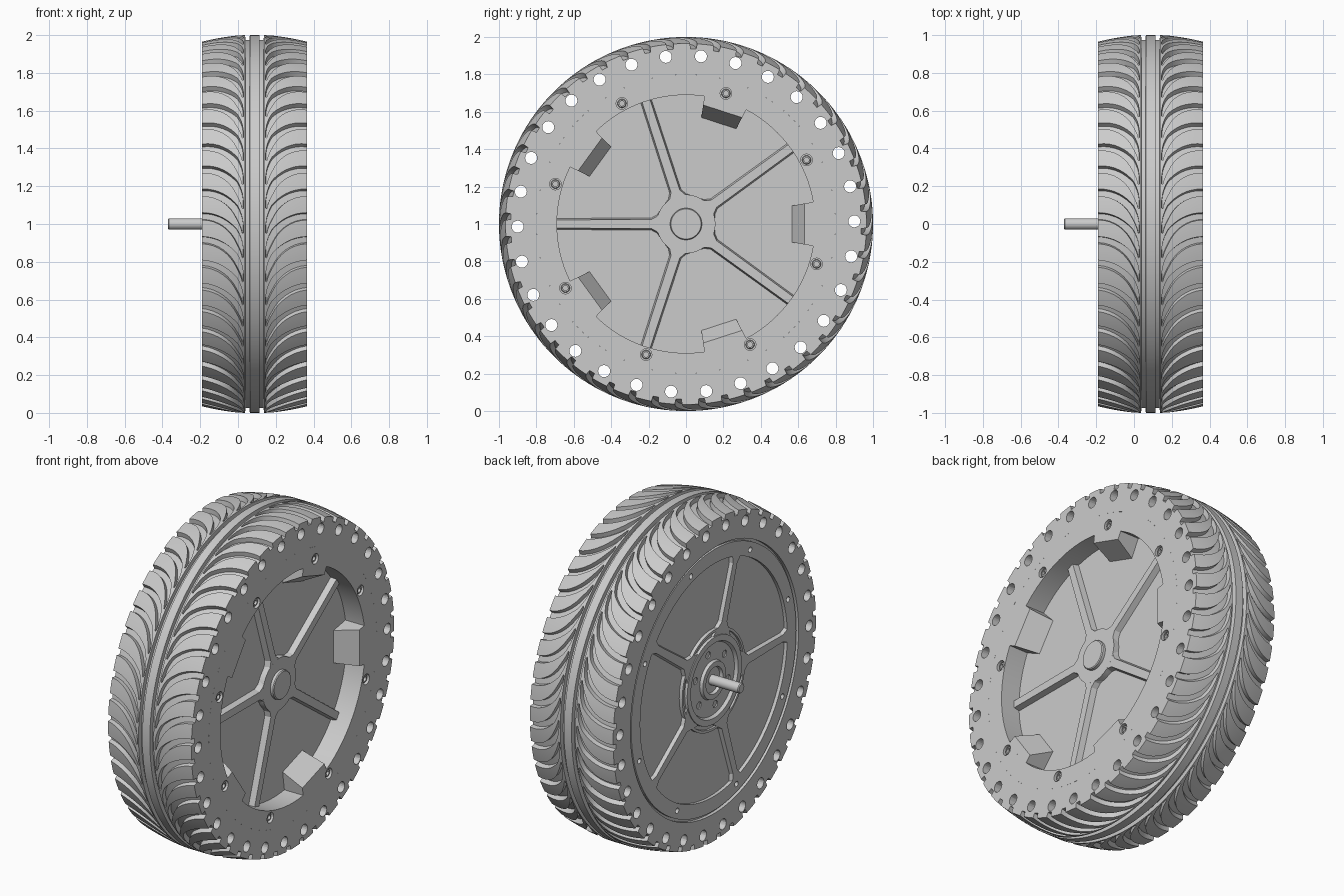
import bpy, bmesh
from math import cos, sin, tau, radians, sqrt
from mathutils import Vector

if "Cube" in bpy.data.objects:
    bpy.data.objects.remove(bpy.data.objects["Cube"])

grey = bpy.data.materials.new("plain grey")
grey.use_nodes = True
grey.diffuse_color = (0.6, 0.6, 0.6, 1)
grey.node_tree.nodes["Principled BSDF"].inputs["Base Color"].default_value = grey.diffuse_color

FACE, BACK, MID = 0.365, -0.19, 0.0875   # outer side, axle side, centre plane
FLOOR, PANEL, RIB = 0.24, -0.165, -0.185
SPOKES = [radians(36 + 72 * i) for i in range(5)]
BOLTS = [radians(28 + 45 * i) for i in range(8)]


def polar(x, r, t):
    return Vector((x, r * cos(t), 1 + r * sin(t)))


def finish(name, bm, smooth=True):
    bmesh.ops.remove_doubles(bm, verts=bm.verts, dist=1e-5)
    bmesh.ops.recalc_face_normals(bm, faces=bm.faces)
    mesh = bpy.data.meshes.new(name)
    bm.to_mesh(mesh)
    bm.free()
    obj = bpy.data.objects.new(name, mesh)
    bpy.context.collection.objects.link(obj)
    mesh.materials.append(grey)
    if smooth:
        shade(obj)
    return obj


def shade(obj):
    bpy.ops.object.select_all(action='DESELECT')
    obj.select_set(True)
    bpy.context.view_layer.objects.active = obj
    bpy.ops.object.shade_smooth_by_angle(angle=radians(30))


def bridge(bm, a, b):
    """Join two closed loops of vertices with quads."""
    for i in range(len(a)):
        j = (i + 1) % len(a)
        bm.faces.new((a[i], a[j], b[j], b[i]))


def lathe(bm, profile, seg=96, at=(0, 0)):
    """Turn (x, radius) points about the wheel axis, shifted by at = (radius, angle)."""
    shift = polar(0, *at) - Vector((0, 0, 1))
    rings = [[bm.verts.new(polar(x, r, tau * i / seg) + shift) for i in range(seg)]
             for x, r in profile]
    for a, b in zip(rings, rings[1:]):
        bridge(bm, a, b)


def rod(bm, x0, x1, r, seg=24, at=(0, 0)):
    lathe(bm, [(x0, 0), (x0, r), (x1, r), (x1, 0)], seg, at)


def loft(bm, first, last):
    """Solid between two matching outlines."""
    a, b = ([bm.verts.new(p) for p in loop] for loop in (first, last))
    bm.faces.new(a)
    bm.faces.new(b[::-1])
    bridge(bm, a, b)


def cut(obj, bm, name):
    tool = finish(name, bm, False)
    tool.hide_render = True
    tool.hide_set(True)
    mod = obj.modifiers.new("holes", 'BOOLEAN')
    mod.object, mod.operation, mod.solver = tool, 'DIFFERENCE', 'EXACT'
    bpy.context.view_layer.update()
    bpy.context.view_layer.objects.active = obj
    bpy.ops.object.modifier_apply(modifier=mod.name)
    bpy.data.objects.remove(tool)
    shade(obj)


# Tyre: sheared grid whose columns follow the curved tread grooves
PITCHES, TIP, HALF, SWEEP = 48, 0.058, FACE - MID, 0.24
STEP, SPAN = tau / PITCHES, HALF - TIP
half_rows = [(0.025, 1, 0), (0.027, 0.975, 0), (0.048, 0.975, 0), (0.05, 1, 0), (TIP, None, 0)]
half_rows += [(TIP + 0.002, None, 0.6)]
half_rows += [(TIP + 0.004 + (SPAN - 0.004) * (i / 12) ** 1.8, None, 1) for i in range(1, 13)]
half_rows.append((HALF, 0.8, 1))


def tread_row(side, u, radius, groove):
    q = min(1 - max(0, (u - TIP) / SPAN), 0.985)
    bend = sqrt(1 - q * q)
    slope = SWEEP / SPAN * q / bend
    crown = 1 - 0.035 * max(0, (u - 0.05) / (HALF - 0.05)) ** 1.6
    w = 0.02 * min(sqrt(1 + slope * slope), 2) * (groove or 0.4)
    columns = [(-w, 0), (-w + 0.004, 1), (w - 0.004, 1), (w, 0)]
    columns += [(w + (STEP - 2 * w) * k / 4, 0) for k in range(1, 4)]
    row = []
    for p in range(PITCHES):
        for a, deep in columns:
            r = radius or crown - (0.028 if deep and groove else 0)
            row.append(polar(MID + side * u, r, 0.067 + p * STEP + a - SWEEP * bend))
    return row


bm = bmesh.new()
rows = [tread_row(-1, *h) for h in reversed(half_rows)] + [tread_row(1, *h) for h in half_rows]
rows = [[bm.verts.new(p) for p in row] for row in rows]
for a, b in zip(rows, rows[1:] + rows[:1]):
    bridge(bm, a, b)
tyre = finish("tyre", bm)
bm = bmesh.new()
for i in range(30):
    rod(bm, BACK - 0.05, FACE + 0.05, 0.032, 20, (0.9, radians(0.9 + 12 * i)))
cut(tyre, bm, "vent_cutter")

# Rim with recessed outer dish and panelled inner side
bm = bmesh.new()
lathe(bm, [(FLOOR, 0), (FLOOR, 0.69), (FACE, 0.69), (FACE, 0.8), (-0.17, 0.8), (-0.17, 0.785),
           (RIB, 0.785), (RIB, 0.7), (PANEL, 0.7), (PANEL, 0)], 128)
rim = finish("rim", bm)
bm = bmesh.new()
for t in BOLTS:
    rod(bm, FACE - 0.04, FACE + 0.05, 0.031, 20, (0.73, t))
    rod(bm, RIB - 0.05, RIB + 0.04, 0.016, 16, (0.74, t))
cut(rim, bm, "bolt_cutter")

# Bolts with round sockets
bm = bmesh.new()
for t in BOLTS:
    lathe(bm, [(FACE - 0.04, 0.024), (FACE - 0.012, 0.024), (FACE - 0.008, 0.02),
               (FACE - 0.008, 0.013), (FACE - 0.025, 0.013), (FACE - 0.025, 0)], 18, (0.73, t))
finish("bolts", bm)

# Flat sloped tabs on the dish wall
bm = bmesh.new()
section = [(FACE, 0.7), (FACE, 0.643), (FLOOR - 0.01, 0.57), (FLOOR - 0.01, 0.7)]
for k in range(5):
    loft(bm, *[[polar(x, r, radians(72 * k + w)) for x, r in section] for w in (-9.8, 9.8)])
finish("dish_tabs", bm, False)


# Drafted spokes flaring into the hub, on both sides
def spokes(name, outline, x0, x1):
    bm = bmesh.new()
    for t in SPOKES:
        out, across = Vector((0, cos(t), sin(t))), Vector((0, -sin(t), cos(t)))
        loops = []
        for x, draft in ((x0, 0.004), (x1, -0.004)):
            half = [polar(x, 0, 0) + out * r + across * (w + draft) for r, w in outline]
            other = [polar(x, 0, 0) + out * r - across * (w + draft) for r, w in outline]
            loops.append(half + other[::-1])
        loft(bm, *loops)
    finish(name, bm, False)


spokes("outer_spokes", [(0.08, 0.09), (0.13, 0.08), (0.155, 0.045), (0.185, 0.028), (0.695, 0.026)],
       FLOOR, FLOOR + 0.035)
spokes("inner_spokes", [(0.25, 0.09), (0.29, 0.06), (0.33, 0.03), (0.66, 0.025), (0.705, 0.045)],
       PANEL, RIB)

# Outer hub boss and cap
bm = bmesh.new()
rod(bm, FLOOR - 0.01, FLOOR + 0.0355, 0.157, 64)
lathe(bm, [(FLOOR, 0.085), (0.292, 0.085), (0.297, 0.08), (0.297, 0)], 48)
finish("outer_hub", bm)

# Inner hub flange with its ring of holes
bm = bmesh.new()
lathe(bm, [(PANEL + 0.02, 0), (PANEL + 0.02, 0.3), (RIB, 0.3), (RIB, 0.285), (-0.175, 0.283),
           (-0.175, 0.262), (BACK, 0.26), (BACK, 0.225), (-0.172, 0.215), (-0.172, 0.115),
           (BACK, 0.11), (BACK, 0.08), (-0.172, 0.075), (-0.172, 0)], 72)
flange = finish("inner_hub_flange", bm)
bm = bmesh.new()
for i in range(6):
    rod(bm, BACK - 0.05, PANEL + 0.01, 0.021, 18, (0.163, radians(18 + 60 * i)))
cut(flange, bm, "flange_cutter")

# Axle
bm = bmesh.new()
lathe(bm, [(-0.15, 0), (-0.15, 0.03), (-0.365, 0.03), (-0.37, 0.026), (-0.37, 0)], 32)
finish("axle", bm)
